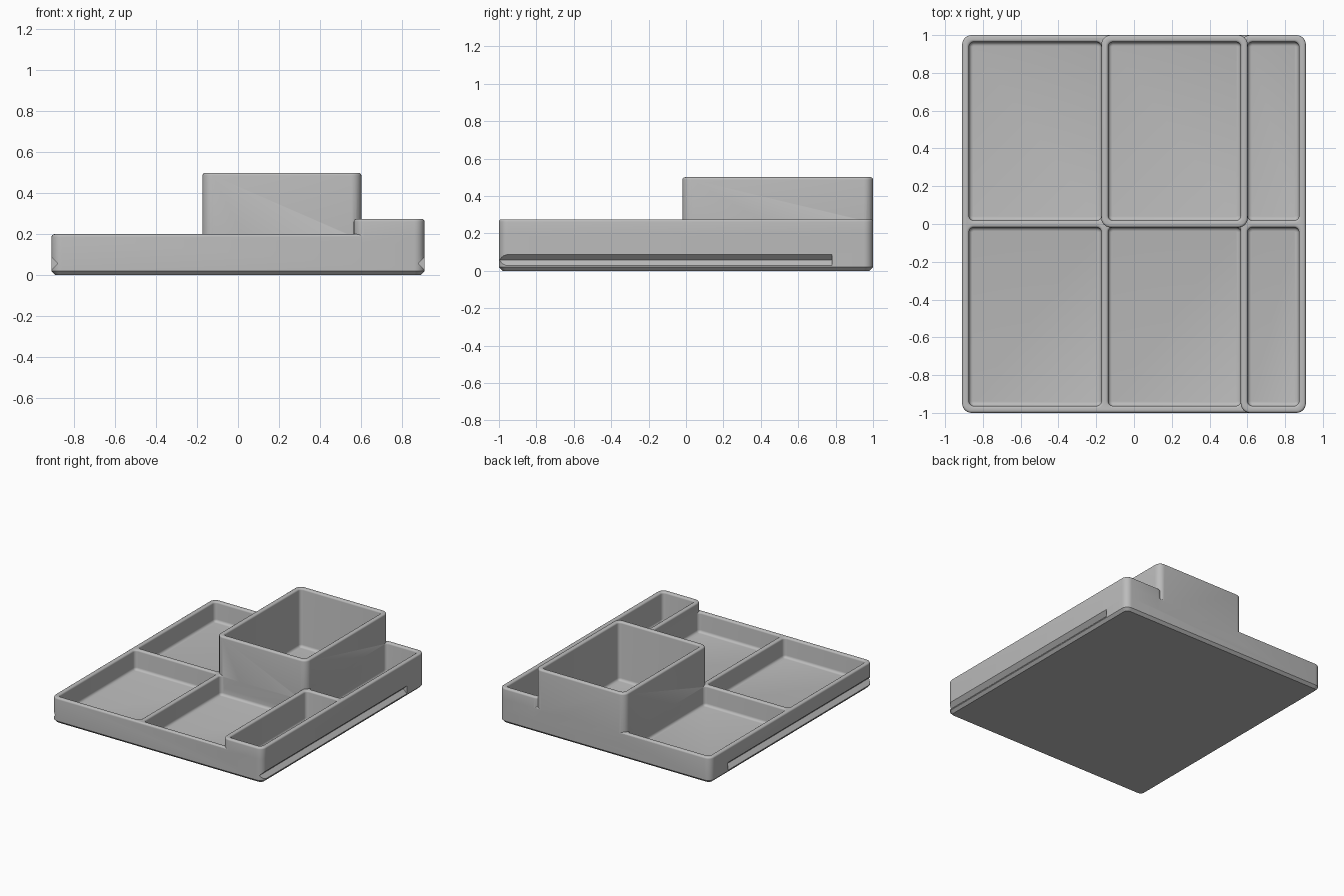
import bpy, bmesh, math

old = bpy.data.objects.get("Cube")
if old:
    bpy.data.objects.remove(old, do_unlink=True)

grey = bpy.data.materials.new("plain grey")
grey.use_nodes = True
colour = (0.5, 0.5, 0.5, 1)
grey.diffuse_color = colour
grey.node_tree.nodes["Principled BSDF"].inputs["Base Color"].default_value = colour

# Main dimensions
HX, HY = 0.91, 1.0
WALL, RIM, FLOOR, COVE = 0.037, 0.013, 0.045, 0.02
LOW, MID, TALL = 0.2, 0.275, 0.5
X1, X2 = -0.173, 0.565          # left faces of the two lengthwise dividers
HALF = WALL / 2


def rounded_loop(x0, x1, y0, y1, r, steps=6):
    """Outline of a rectangle with rounded corners, anticlockwise."""
    centres = [(x1 - r, y1 - r), (x0 + r, y1 - r), (x0 + r, y0 + r), (x1 - r, y0 + r)]
    return [(cx + r * math.cos(a), cy + r * math.sin(a))
            for q, (cx, cy) in enumerate(centres)
            for a in [(q + i / steps) * math.pi / 2 for i in range(steps + 1)]]


def stack(name, box, r, levels):
    """Solid made of rounded outlines, one per (inset, height) level."""
    x0, x1, y0, y1 = box
    bm = bmesh.new()
    rings = [[bm.verts.new((x, y, z)) for x, y in
              rounded_loop(x0 + d, x1 - d, y0 + d, y1 - d, r - d)] for d, z in levels]
    bm.faces.new(rings[0][::-1])
    bm.faces.new(rings[-1])
    n = len(rings[0])
    for a, b in zip(rings, rings[1:]):
        for i in range(n):
            j = (i + 1) % n
            bm.faces.new((a[i], a[j], b[j], b[i]))
    return finish(name, bm)


def finish(name, bm):
    bmesh.ops.recalc_face_normals(bm, faces=bm.faces)
    mesh = bpy.data.meshes.new(name)
    bm.to_mesh(mesh)
    bm.free()
    mesh.materials.append(grey)
    ob = bpy.data.objects.new(name, mesh)
    bpy.context.collection.objects.link(ob)
    return ob


ANGLES = [i / 4 * math.pi / 2 for i in range(5)]


def block(name, box, top, bottom):
    """Outer body with a rounded upper edge."""
    edge = [(RIM * (1 - math.cos(a)), top - RIM + RIM * math.sin(a)) for a in ANGLES]
    return stack(name, box, 0.05, bottom + edge)


def pocket(name, box, top):
    """Cutter with a coved floor and a flared rim."""
    cove = [(COVE * (1 - math.sin(a)), FLOOR + COVE * (1 - math.cos(a))) for a in ANGLES]
    flare = [(-RIM * (1 - math.cos(a)), top - RIM + RIM * math.sin(a)) for a in ANGLES]
    return stack(name, box, 0.025, cove + flare + [(-RIM, top + 0.02)])


def combine(target, other, operation):
    mod = target.modifiers.new("combine", "BOOLEAN")
    mod.operation, mod.solver, mod.object = operation, "EXACT", other
    bpy.context.view_layer.objects.active = target
    bpy.ops.object.modifier_apply(modifier=mod.name)
    bpy.data.objects.remove(other, do_unlink=True)


front = (-HY + WALL, -HALF)
back = (HALF, HY - WALL)
left = (-HX + WALL, X1)
middle = (X1 + WALL, X2)
right = (X2 + WALL, HX - WALL)

# Low tray with chamfered underside
tray = block("desk_tray", (-HX, HX, -HY, HY), LOW, [(0.02, 0), (0, 0.02)])
for name, xs, ys in (("front_left", left, front), ("back_left", left, back),
                     ("front_middle", middle, front)):
    combine(tray, pocket(name + "_pocket", xs + ys, LOW), "DIFFERENCE")

# Raised side strip
combine(tray, block("side_strip", (X2, HX, -HY, HY), MID, [(0, 0.1)]), "UNION")
for ys in (front, back):
    combine(tray, pocket("strip_pocket", right + ys, MID), "DIFFERENCE")

# Tall bin
combine(tray, block("tall_bin", (X1, X2 + WALL, -HALF, HY), TALL, [(0, 0.1)]), "UNION")
combine(tray, pocket("bin_pocket", middle + back, TALL), "DIFFERENCE")

# V-shaped slide grooves, open at the front
for side in (-1, 1):
    bm = bmesh.new()
    section = [(HX - 0.03, 0.057), (HX + 0.01, 0.017), (HX + 0.01, 0.097)]
    ends = [[bm.verts.new((side * x, y, z)) for x, z in section] for y in (-HY - 0.1, 0.78)]
    for end in ends:
        bm.faces.new(end)
    for i in range(3):
        j = (i + 1) % 3
        bm.faces.new((ends[0][i], ends[0][j], ends[1][j], ends[1][i]))
    combine(tray, finish("groove_cutter", bm), "DIFFERENCE")

# Smooth shading on the rounded edges only
bpy.ops.object.select_all(action="DESELECT")
tray.select_set(True)
bpy.context.view_layer.objects.active = tray
bpy.ops.object.shade_smooth_by_angle(angle=math.radians(30))
